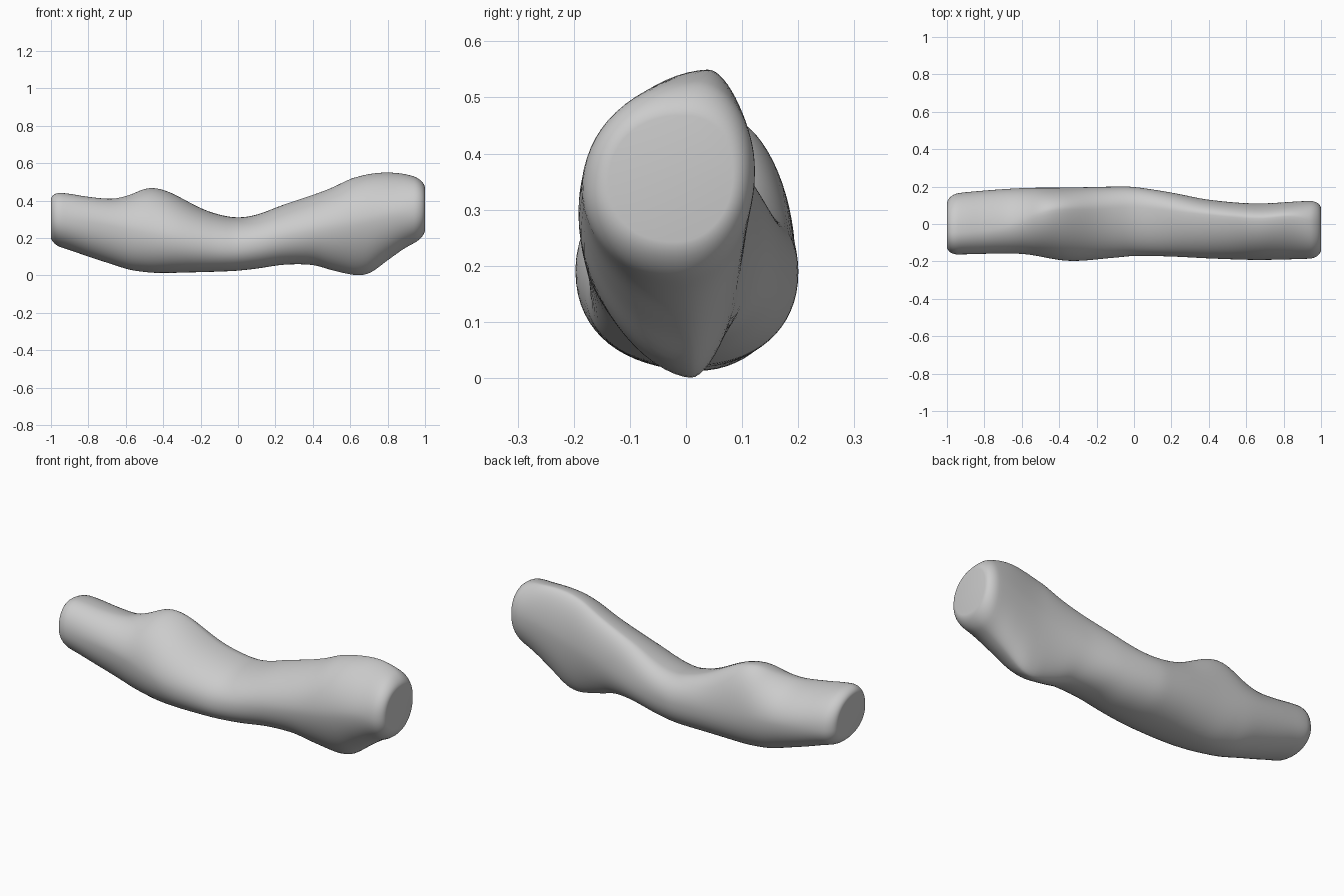
import bpy, bmesh, math

if "Cube" in bpy.data.objects:
    bpy.data.objects.remove(bpy.data.objects["Cube"])

# Outline tracks along x: (x, bottom z, top z)
HEIGHT = [(-1, .165, .447), (-.9, .135, .436), (-.8, .10, .42), (-.67, .058, .41),
          (-.58, .03, .43), (-.5, .018, .462), (-.44, .013, .466), (-.36, .013, .442),
          (-.2, .017, .36), (-.1, .02, .325), (0, .025, .31), (.1, .036, .325),
          (.25, .057, .38), (.4, .055, .43), (.5, .028, .468), (.6, .005, .515),
          (.65, 0, .53), (.71, .015, .543), (.8, .08, .55), (.9, .15, .54), (1, .20, .51)]
# (x, front y, back y)
WIDTH = [(-1, -.165, .155), (-.9, -.162, .17), (-.6, -.16, .192), (-.35, -.197, .195),
         (-.1, -.18, .2), (0, -.171, .198), (.2, -.174, .168), (.4, -.184, .13),
         (.65, -.192, .11), (.9, -.187, .122), (1, -.182, .124)]
# (x, top ridge y, bottom keel y, front z, back z)
RIDGE = [(-1, -.05, .02, .31, .27), (-.7, -.02, .02, .27, .24), (-.45, .07, .02, .22, .22),
         (-.2, .08, .01, .17, .2), (0, .09, .01, .15, .19), (.3, .06, 0, .22, .22),
         (.65, .03, .01, .29, .3), (.85, .04, .0, .33, .36), (1, 0, -.02, .34, .37)]
# (x, exponent of upper half, exponent of lower half)
FULLNESS = [(-1, 2.1, 2.1), (-.45, 1.8, 2.1), (0, 2.1, 2.2), (.3, 1.9, 2.1),
            (.65, 1.85, 1.7), (.85, 1.8, 1.9), (1, 2.2, 2.1)]


def sample(track, x):
    """Smooth (cubic Hermite) interpolation of a track."""
    n = len(track)
    i = max(k for k in range(n - 1) if track[k][0] <= x + 1e-9)
    a, b = track[i], track[i + 1]
    p, q = track[max(i - 1, 0)], track[min(i + 2, n - 1)]
    h = b[0] - a[0]
    t = (x - a[0]) / h
    out = []
    for c in range(1, len(a)):
        m0 = (b[c] - p[c]) / (b[0] - p[0]) * h
        m1 = (q[c] - a[c]) / (q[0] - a[0]) * h
        out.append((2*t**3 - 3*t*t + 1) * a[c] + (t**3 - 2*t*t + t) * m0
                   + (3*t*t - 2*t**3) * b[c] + (t**3 - t*t) * m1)
    return out


def section(x, sides=64):
    """Closed cross-section made of four superellipse quarters."""
    zb, zt = sample(HEIGHT, x)
    yf, yk = sample(WIDTH, x)
    yt, yb, zf, zk = sample(RIDGE, x)
    et, eb = sample(FULLNESS, x)
    pts = []
    for k in range(sides):
        a = 2 * math.pi * k / sides
        c, s = math.cos(a), math.sin(a)
        e = et if s >= 0 else eb
        u, v = abs(c) ** (2 / e), abs(s) ** (2 / e)
        y0, z1 = (yt, zt) if s >= 0 else (yb, zb)
        y1, z0 = (yk, zk) if c >= 0 else (yf, zf)
        pts.append((y0 + (y1 - y0) * u, z0 + (z1 - z0) * v))
    return pts


# Stations: quarter-circle spacing on the rounded ends, even in between
R = .06
rim = [R * (1 - math.cos(math.pi / 2 * k / 8)) for k in range(8)]
body = [-1 + R + (2 - 2 * R) * k / 90 for k in range(91)]
stations = [-1 + d for d in rim] + body + [1 - d for d in reversed(rim)]

bm = bmesh.new()
rings = []
for x in stations:
    pts = section(x)
    cy = sum(p[0] for p in pts) / len(pts)
    cz = sum(p[1] for p in pts) / len(pts)
    d = min(1, (1 - abs(x)) / R)
    f = 1 - .28 * (1 - math.sqrt(max(0, 1 - (1 - d) ** 2)))
    rings.append([bm.verts.new((x, cy + (y - cy) * f, cz + (z - cz) * f)) for y, z in pts])
for a, b in zip(rings, rings[1:]):
    for k in range(len(a)):
        j = (k + 1) % len(a)
        bm.faces.new((a[k], a[j], b[j], b[k]))

# End caps
bm.faces.new(rings[0])
bm.faces.new(rings[-1])
bmesh.ops.recalc_face_normals(bm, faces=bm.faces)

mesh = bpy.data.meshes.new("log")
bm.to_mesh(mesh)
bm.free()
log = bpy.data.objects.new("log", mesh)
bpy.context.collection.objects.link(log)
for poly in mesh.polygons:
    poly.use_smooth = True

# Soften the creases between the section quarters
smooth = log.modifiers.new("soften", 'SMOOTH')
smooth.factor = .5
smooth.iterations = 2
